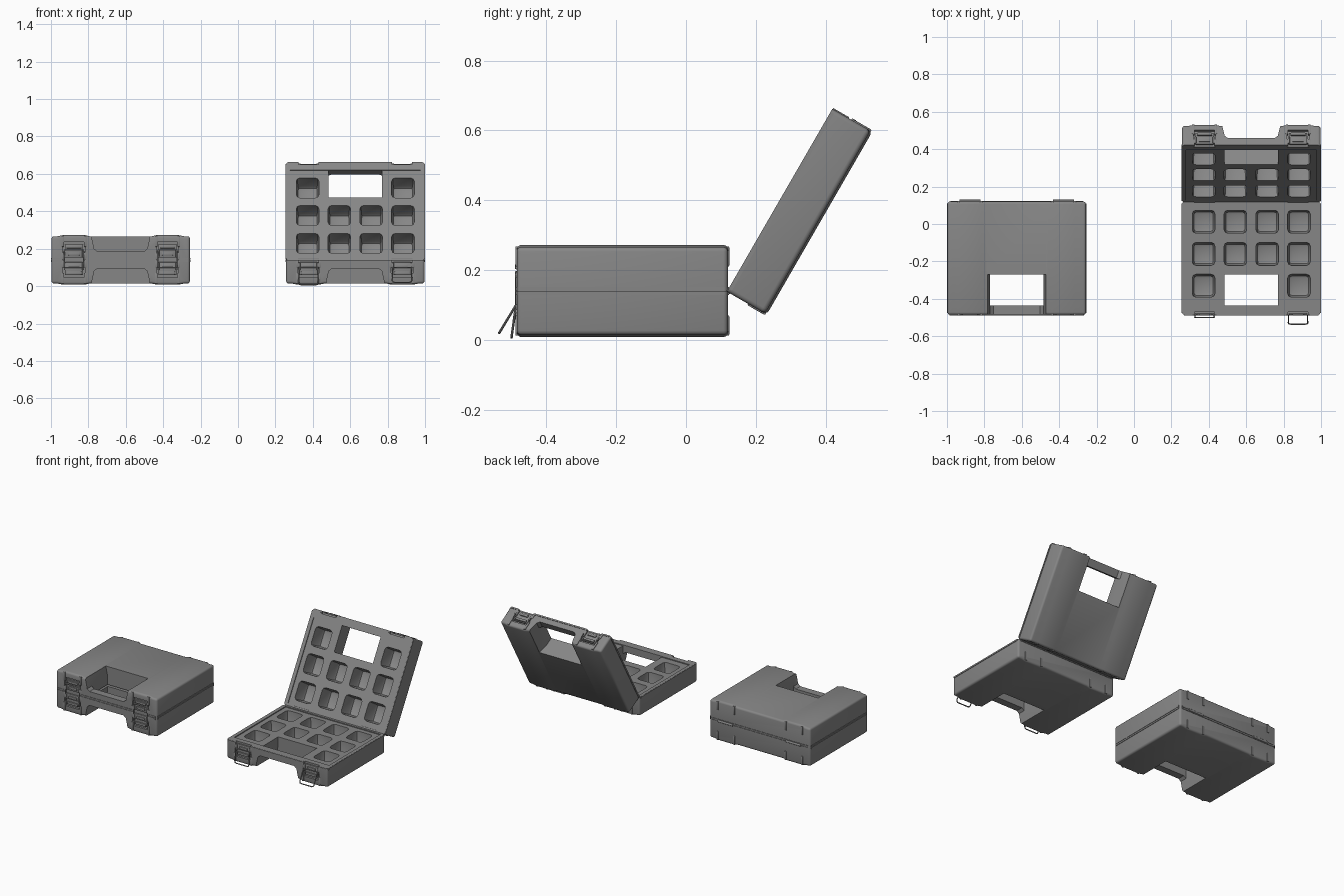
import bpy, bmesh, math
from mathutils import Matrix, Vector

if "Cube" in bpy.data.objects:
    bpy.data.objects.remove(bpy.data.objects["Cube"], do_unlink=True)

SEAM, FRONT, BACK, HALF = 0.14, -0.485, 0.12, 0.37
LATCH_X = 0.25
scene = bpy.context.scene
made = []

plastic = bpy.data.materials.new("grey plastic")
plastic.use_nodes = True
GREY = (0.24, 0.24, 0.24, 1)
plastic.diffuse_color = GREY
plastic.node_tree.nodes["Principled BSDF"].inputs["Base Color"].default_value = GREY


def box(bm, x, y, z, bevel=0.0, taper=1.0):
    """Box from three ranges; taper scales its lower end."""
    mid = Vector((sum(x) / 2, sum(y) / 2, sum(z) / 2))
    size = Vector((x[1] - x[0], y[1] - y[0], z[1] - z[0]))
    verts = bmesh.ops.create_cube(bm, size=1)["verts"]
    for v in verts:
        k = taper if v.co.z < 0 else 1
        v.co = mid + Vector((v.co.x * size.x * k, v.co.y * size.y * k, v.co.z * size.z))
    if bevel:
        edges = list({e for v in verts for e in v.link_edges})
        bmesh.ops.bevel(bm, geom=edges, offset=bevel, segments=2, affect='EDGES', profile=0.5)


def prism(bm, outline, y0, y1):
    """Extrude an x-z outline along y."""
    face = bm.faces.new([bm.verts.new((x, y0, z)) for x, z in outline])
    out = bmesh.ops.extrude_face_region(bm, geom=[face])["geom"]
    bmesh.ops.translate(bm, vec=(0, y1 - y0, 0),
                        verts=[g for g in out if isinstance(g, bmesh.types.BMVert)])
    bmesh.ops.recalc_face_normals(bm, faces=bm.faces[:])


def to_mesh(bm, name):
    mesh = bpy.data.meshes.new(name)
    bm.to_mesh(mesh)
    bm.free()
    return mesh


def place(name, mesh, matrix):
    copy = mesh.copy()
    copy.transform(matrix)
    if matrix.determinant() < 0:
        copy.flip_normals()
    copy.materials.clear()
    copy.materials.append(plastic)
    obj = bpy.data.objects.new(name, copy)
    scene.collection.objects.link(obj)
    made.append(obj)


def mirrored(points):
    return points + [(-x, z) for x, z in reversed(points)]


def half_shell():
    # outer body with raised columns on either side of the middle panel
    bm = bmesh.new()
    prism(bm, mirrored([(HALF, SEAM), (HALF, 0.014), (0.34, 0.014), (0.31, 0.008),
                        (0.19, 0.008), (0.165, 0.014)]), FRONT, BACK)
    sharp = [e for e in bm.edges if e.calc_face_angle(0) > 0.7
             and not all(v.co.z > SEAM - 0.001 for v in e.verts)]
    bmesh.ops.bevel(bm, geom=sharp, offset=0.013, segments=3, affect='EDGES', profile=0.5)
    shell = bpy.data.objects.new("shell", to_mesh(bm, "shell"))

    # pockets, handle hole and latch recesses
    holes = bmesh.new()
    for i, x in enumerate((-0.255, -0.085, 0.085, 0.255)):
        for j, y in enumerate((0.012, -0.16, -0.33)):
            if j == 2 and i in (1, 2):
                continue
            box(holes, (x - 0.064, x + 0.064), (y - 0.065, y + 0.065),
                (0.035, 0.22), 0.02, 0.88)
    box(holes, (-0.142, 0.142), (-0.437, -0.27), (-0.1, 0.3))
    for s in (-1, 1):
        box(holes, (s * LATCH_X - 0.06, s * LATCH_X + 0.06), (-0.6, FRONT + 0.014), (0.045, 0.2))

    # notch outside the handle, and shallow tray recess inside the rim
    relief = bmesh.new()
    prism(relief, mirrored([(0.16, -0.05), (0.155, 0.02), (0.142, 0.08), (0.125, 0.094)]),
          -0.6, -0.27)
    box(relief, (-0.348, 0.348), (-0.436, 0.103), (SEAM - 0.006, 0.2))

    scene.collection.objects.link(shell)
    cutters = []
    for name, bm in (("hole_cutter", holes), ("relief_cutter", relief)):
        cutter = bpy.data.objects.new(name, to_mesh(bm, name))
        cutter.hide_render = True
        scene.collection.objects.link(cutter)
        cutters.append(cutter)
        mod = shell.modifiers.new(name, 'BOOLEAN')
        mod.operation, mod.solver, mod.object = 'DIFFERENCE', 'EXACT', cutter
    bpy.context.view_layer.update()
    deps = bpy.context.evaluated_depsgraph_get()
    mesh = bpy.data.meshes.new_from_object(shell.evaluated_get(deps))
    for obj in cutters + [shell]:
        bpy.data.objects.remove(obj, do_unlink=True)
    return mesh


def trim():
    # seam lip around the sides, and short ribs on the front and back edges
    bm = bmesh.new()
    lip = (SEAM - 0.011, SEAM - 0.001)
    for s in (-1, 1):
        side = sorted((s * (HALF - 0.005), s * (HALF + 0.003)))
        box(bm, side, (FRONT + 0.01, BACK - 0.01), lip)
        for x in (0.19, 0.31):
            rib = (s * x - 0.007, s * x + 0.007)
            box(bm, rib, (FRONT - 0.004, FRONT + 0.02), (0.012, 0.07), 0.003)
            box(bm, rib, (BACK - 0.02, BACK + 0.004), (0.012, 0.07), 0.003)
            box(bm, rib, (FRONT - 0.003, FRONT + 0.02), (0.1, SEAM - 0.001), 0.002)
        box(bm, sorted((s * 0.315, s * 0.36)), (FRONT - 0.003, FRONT + 0.005), lip)
    box(bm, (-0.185, 0.185), (FRONT - 0.003, FRONT + 0.005), lip)
    box(bm, (-0.355, 0.355), (BACK - 0.005, BACK + 0.003), lip)
    return to_mesh(bm, "trim")


def latch_plate():
    # framed plate with two raised bars, set in its recess
    bm = bmesh.new()
    y = FRONT + 0.016
    box(bm, (-0.048, 0.048), (FRONT + 0.004, y), (0.058, 0.128), 0.003)
    box(bm, (-0.04, 0.04), (FRONT - 0.005, y), (0.062, 0.078), 0.003)
    box(bm, (-0.03, 0.03), (FRONT - 0.003, y), (0.1, 0.116), 0.003)
    for s in (-1, 1):
        box(bm, sorted((s * 0.044, s * 0.054)), (FRONT - 0.003, y), (0.085, 0.125), 0.002)
    return to_mesh(bm, "latch_plate")


def hinge_barrel():
    bm = bmesh.new()
    bmesh.ops.create_cone(bm, cap_ends=True, segments=12, radius1=0.007, radius2=0.007, depth=0.11,
                          matrix=Matrix.Translation((0, BACK + 0.003, SEAM)) @ Matrix.Rotation(math.pi / 2, 4, 'Y'))
    return to_mesh(bm, "hinge_barrel")


def wire_bail():
    # rounded wire loop hanging down from the origin
    curve = bpy.data.curves.new("wire", 'CURVE')
    curve.dimensions, curve.bevel_depth, curve.bevel_resolution = '3D', 0.0035, 2
    path = mirrored([(0.05, 0), (0.052, -0.082), (0.048, -0.091), (0.04, -0.094)])
    line = curve.splines.new('POLY')
    line.points.add(len(path) - 1)
    line.use_cyclic_u = True
    for p, (x, z) in zip(line.points, path):
        p.co = (x, 0, z, 1)
    obj = bpy.data.objects.new("wire", curve)
    scene.collection.objects.link(obj)
    bpy.context.view_layer.update()
    mesh = bpy.data.meshes.new_from_object(obj.evaluated_get(bpy.context.evaluated_depsgraph_get()))
    bpy.data.objects.remove(obj, do_unlink=True)
    return mesh


shell, edging, plate, barrel, bail = half_shell(), trim(), latch_plate(), hinge_barrel(), wire_bail()
flip = Matrix.Translation((0, 0, 2 * SEAM)) @ Matrix.Scale(-1, 4, (0, 0, 1))
pivot = Matrix.Translation((0, 0.118, SEAM))
swing = pivot @ Matrix.Rotation(math.radians(-120), 4, 'X') @ pivot.inverted()

# a closed case and an open case
for label, cx, lid, bail_angles in (("closed", -0.627, flip, (180, 180)),
                                    ("open", 0.627, swing @ flip, (-8, -31))):
    at = Matrix.Translation((cx, 0, 0))
    for part, matrix in (("base", at), ("lid", at @ lid)):
        place(f"{label}_{part}_shell", shell, matrix)
        place(f"{label}_{part}_trim", edging, matrix)
        for s, side in ((-1, "right"), (1, "left")):
            place(f"{label}_{part}_{side}_latch", plate,
                  matrix @ Matrix.Translation((s * LATCH_X, 0, 0)))
    for s, side, angle in zip((-1, 1), ("right", "left"), bail_angles):
        shift = at @ Matrix.Translation((s * LATCH_X, 0, 0))
        place(f"{label}_{side}_hinge", barrel, shift)
        place(f"{label}_{side}_bail", bail, shift @ Matrix.Translation((0, FRONT - 0.002, 0.1))
              @ Matrix.Rotation(math.radians(angle), 4, 'X'))

# smooth rounded edges while keeping corners crisp
bpy.ops.object.select_all(action='DESELECT')
for obj in made:
    obj.select_set(True)
bpy.context.view_layer.objects.active = made[0]
bpy.ops.object.shade_smooth_by_angle(angle=math.radians(35))
